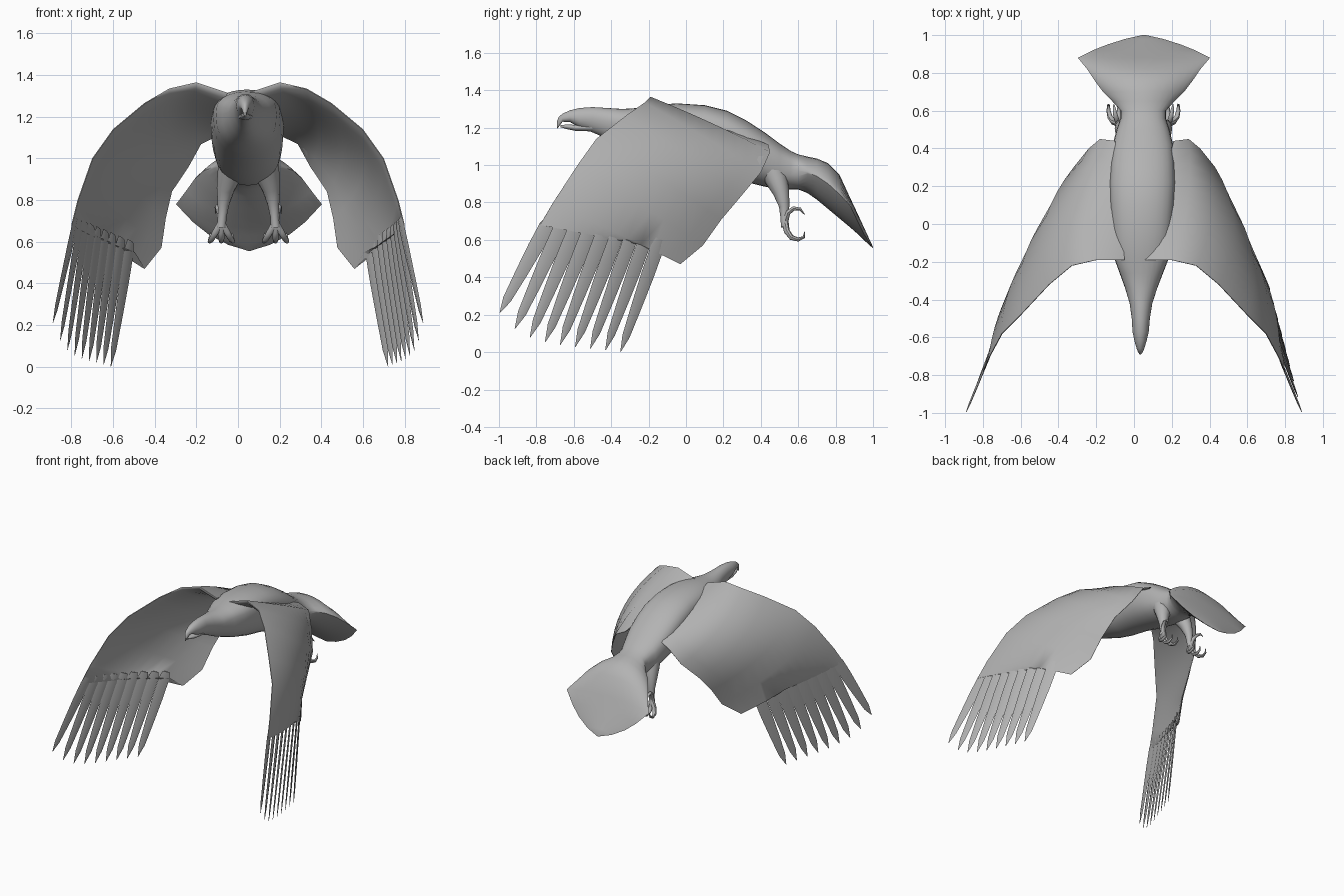
import bpy
import bmesh
from math import sin, cos, pi, radians
from mathutils import Vector

cube = bpy.data.objects.get("Cube")
if cube:
    bpy.data.objects.remove(cube, do_unlink=True)

grey = bpy.data.materials.new("plain_grey")
grey.use_nodes = True
grey.diffuse_color = (0.45, 0.45, 0.45, 1)
bsdf = next(n for n in grey.node_tree.nodes if n.type == 'BSDF_PRINCIPLED')
bsdf.inputs["Base Color"].default_value = grey.diffuse_color
bsdf.inputs["Roughness"].default_value = 0.8

MID = 0.05  # centre line between the legs


def loft(name, lofts, angle=45):
    """Skin one or more lists of closed rings into a single object."""
    bm = bmesh.new()
    for rings in lofts:
        rows = [[bm.verts.new(p) for p in ring] for ring in rings]
        n = len(rows[0])
        for a, b in zip(rows, rows[1:]):
            for i in range(n):
                j = (i + 1) % n
                bm.faces.new((a[i], a[j], b[j], b[i]))
        bm.faces.new(rows[0])
        bm.faces.new(rows[-1])
    bmesh.ops.recalc_face_normals(bm, faces=bm.faces)
    mesh = bpy.data.meshes.new(name)
    bm.to_mesh(mesh)
    bm.free()
    mesh.materials.append(grey)
    obj = bpy.data.objects.new(name, mesh)
    bpy.context.collection.objects.link(obj)
    bpy.ops.object.select_all(action='DESELECT')
    obj.select_set(True)
    bpy.context.view_layer.objects.active = obj
    bpy.ops.object.shade_smooth_by_angle(angle=radians(angle))


def section(y, half, top, side, bottom, upper=1.0, lower=1.0, n=28):
    """Cross-section across x; powers below 1 are boxy, near 2 sharp-sided."""
    middle = 0.042 + 0.012 * y
    ring = []
    for k in range(n):
        a = 2 * pi * k / n
        s = sin(a)
        rise = (top - side) * s ** upper if s > 0 else (bottom - side) * (-s) ** lower
        ring.append((middle + half * cos(a), y, side + rise))
    return ring


def tube(points, radii, n=8):
    """Rings along a path that mostly bends in the y-z plane."""
    pts = [Vector(p) for p in points]
    rings = []
    for i, p in enumerate(pts):
        d = (pts[min(i + 1, len(pts) - 1)] - pts[max(i - 1, 0)]).normalized()
        u = Vector((1, 0, 0))
        u = (u - d * u.dot(d)).normalized()
        v = d.cross(u)
        rings.append([p + radii[i] * (u * cos(2 * pi * k / n) + v * sin(2 * pi * k / n))
                      for k in range(n)])
    return rings


# Head, trunk and fanned tail: y, half width, top, side, bottom
head = [
    (-0.69, 0.004, 1.235, 1.215, 1.195), (-0.68, 0.012, 1.258, 1.235, 1.205),
    (-0.66, 0.02, 1.275, 1.25, 1.232), (-0.62, 0.032, 1.293, 1.255, 1.23),
    (-0.57, 0.043, 1.305, 1.25, 1.20), (-0.5, 0.048, 1.31, 1.25, 1.175),
    (-0.42, 0.06, 1.305, 1.235, 1.14), (-0.34, 0.085, 1.30, 1.22, 1.10),
]
trunk = [
    (-0.26, 0.115, 1.305, 1.21, 1.07), (-0.18, 0.145, 1.32, 1.21, 1.04),
    (-0.05, 0.16, 1.33, 1.21, 1.00), (0.1, 0.17, 1.32, 1.19, 0.97),
    (0.22, 0.175, 1.29, 1.15, 0.935), (0.32, 0.17, 1.24, 1.10, 0.91),
    (0.42, 0.16, 1.175, 1.05, 0.885), (0.5, 0.14, 1.115, 1.00, 0.87),
    (0.56, 0.12, 1.075, 0.98, 0.87), (0.6, 0.12, 1.057, 0.97, 0.87),
]
tail = [
    (0.65, 0.165, 1.045, 0.96, 0.85), (0.7, 0.215, 1.035, 0.94, 0.815),
    (0.76, 0.26, 1.01, 0.90, 0.765), (0.82, 0.30, 0.95, 0.845, 0.715),
    (0.88, 0.35, 0.82, 0.78, 0.665), (0.92, 0.27, 0.735, 0.695, 0.63),
    (0.95, 0.195, 0.67, 0.635, 0.60), (0.98, 0.1, 0.605, 0.585, 0.573),
    (1.0, 0.01, 0.562, 0.558, 0.555),
]
loft("body_and_tail", [[section(*s) for s in head] +
                       [section(*s, upper=0.7, lower=0.8) for s in trunk] +
                       [section(*s, upper=1.7, lower=1.9) for s in tail]])

# Lower half of the open beak
loft("lower_beak", [[section(-0.50, 0.035, 1.225, 1.20, 1.18),
                     section(-0.59, 0.026, 1.215, 1.20, 1.183),
                     section(-0.64, 0.017, 1.217, 1.207, 1.193),
                     section(-0.672, 0.004, 1.213, 1.208, 1.203)]])

# Wing edges from root to the base of the long feathers
LEAD = [(0.05, -0.19, 1.315), (0.2, -0.19, 1.365), (0.33, -0.22, 1.335), (0.45, -0.32, 1.265),
        (0.6, -0.48, 1.14), (0.7, -0.58, 1.0), (0.77, -0.71, 0.8), (0.8, -0.78, 0.68)]
TRAIL = [(0.1, 0.44, 1.11), (0.18, 0.45, 1.07), (0.24, 0.4, 0.96), (0.32, 0.3, 0.84),
         (0.35, 0.19, 0.71), (0.37, 0.09, 0.57), (0.45, -0.03, 0.47), (0.495, -0.12, 0.55)]
ROWS, CHORD, FEATHERS = len(LEAD), 12, 9


def place(p, t, side):
    """Mirror to the right, or shift the slightly wider left wing."""
    return Vector((-p.x, p.y, p.z)) if side < 0 else Vector((p.x + 0.11 * t, p.y, p.z))


def wing_point(row, t):
    f = row / (ROWS - 1)
    p = Vector(LEAD[row]).lerp(Vector(TRAIL[row]), t)
    camber = Vector((0.08 * sin(pi * f) + 0.03 * f, 0, 0.012 * (1 - f)))
    return p + camber * 4 * t * (1 - t)


def wing_normal(row, t):
    span = wing_point(min(row + 1, ROWS - 1), t) - wing_point(max(row - 1, 0), t)
    chord = wing_point(row, t + 0.05) - wing_point(row, t - 0.05)
    return span.cross(chord).normalized()


def wing_ring(row, side):
    f = row / (ROWS - 1)
    ts = [(k / CHORD) ** 1.3 for k in range(CHORD + 1)]
    upper = [place(wing_point(row, t), t, side) for t in ts]
    lower = []
    for t in reversed(ts):
        thick = 0.004 + (0.04 * (1 - f) + 0.008) * sin(pi * t ** 0.6)
        lower.append(place(wing_point(row, t) - wing_normal(row, t) * thick, t, side))
    return upper + lower


def feather(i, side):
    """Long flat blade with a pointed end, rooted inside the wing edge."""
    t = (i + 0.5) / FEATHERS
    e = i / (FEATHERS - 1)
    base = wing_point(ROWS - 1, t) - wing_normal(ROWS - 1, t) * 0.005
    tip = Vector((0.888 - 0.278 * e, -0.995 + 0.645 * e,
                  0.002 + 0.07 * (1 - e) + 0.14 * (1 - e) ** 6))
    axis = (tip - base).normalized()
    chord = wing_point(ROWS - 1, t + 0.05) - wing_point(ROWS - 1, t - 0.05)
    across = (chord - axis * chord.dot(axis)).normalized()
    normal = axis.cross(across)
    rings = []
    for u, w in [(-0.08, 0.7), (0, 1.02), (0.25, 1.0), (0.55, 0.82), (0.85, 0.58), (1, 0.04)]:
        c = base.lerp(tip, u)
        a, b = across * 0.041 * w, normal * 0.006 * min(1, w + 0.2)
        rings.append([place(q, e, side) for q in (c + a, c + b, c - a, c - b)])
    return rings


for side, label in ((1, "left"), (-1, "right")):
    loft(label + "_wing", [[wing_ring(r, side) for r in range(ROWS)]], 60)
    loft(label + "_wing_feathers", [feather(i, side) for i in range(FEATHERS)], 30)

    # Leg: thick thigh narrowing to the ankle
    x = MID + side * 0.12
    loft(label + "_leg", [tube(
        [(x - side * 0.05, 0.45, 1.0), (x - side * 0.03, 0.485, 0.92), (x - side * 0.01, 0.51, 0.85),
         (x, 0.525, 0.78), (x + side * 0.005, 0.525, 0.72), (x + side * 0.01, 0.53, 0.67)],
        [0.07, 0.06, 0.043, 0.028, 0.02, 0.022], 12)])

    # Curled toes: three hooking below, one above
    ankle = x + side * 0.01
    toes = []
    for spread in (-0.055, 0.0, 0.055):
        path = [(0, 0.53, 0.69), (0.5, 0.54, 0.645), (0.85, 0.565, 0.612),
                (1, 0.60, 0.602), (1, 0.63, 0.615), (0.95, 0.635, 0.645)]
        toes.append(tube([(ankle + spread * k, y, z) for k, y, z in path],
                         [0.018, 0.016, 0.014, 0.011, 0.007, 0.002]))
    hind = [(0, 0.53, 0.70), (0.3, 0.545, 0.745), (0.6, 0.575, 0.768),
            (0.8, 0.61, 0.765), (0.9, 0.635, 0.735)]
    toes.append(tube([(ankle + side * 0.03 * k, y, z) for k, y, z in hind],
                     [0.017, 0.014, 0.012, 0.008, 0.002]))
    loft(label + "_foot", toes)
